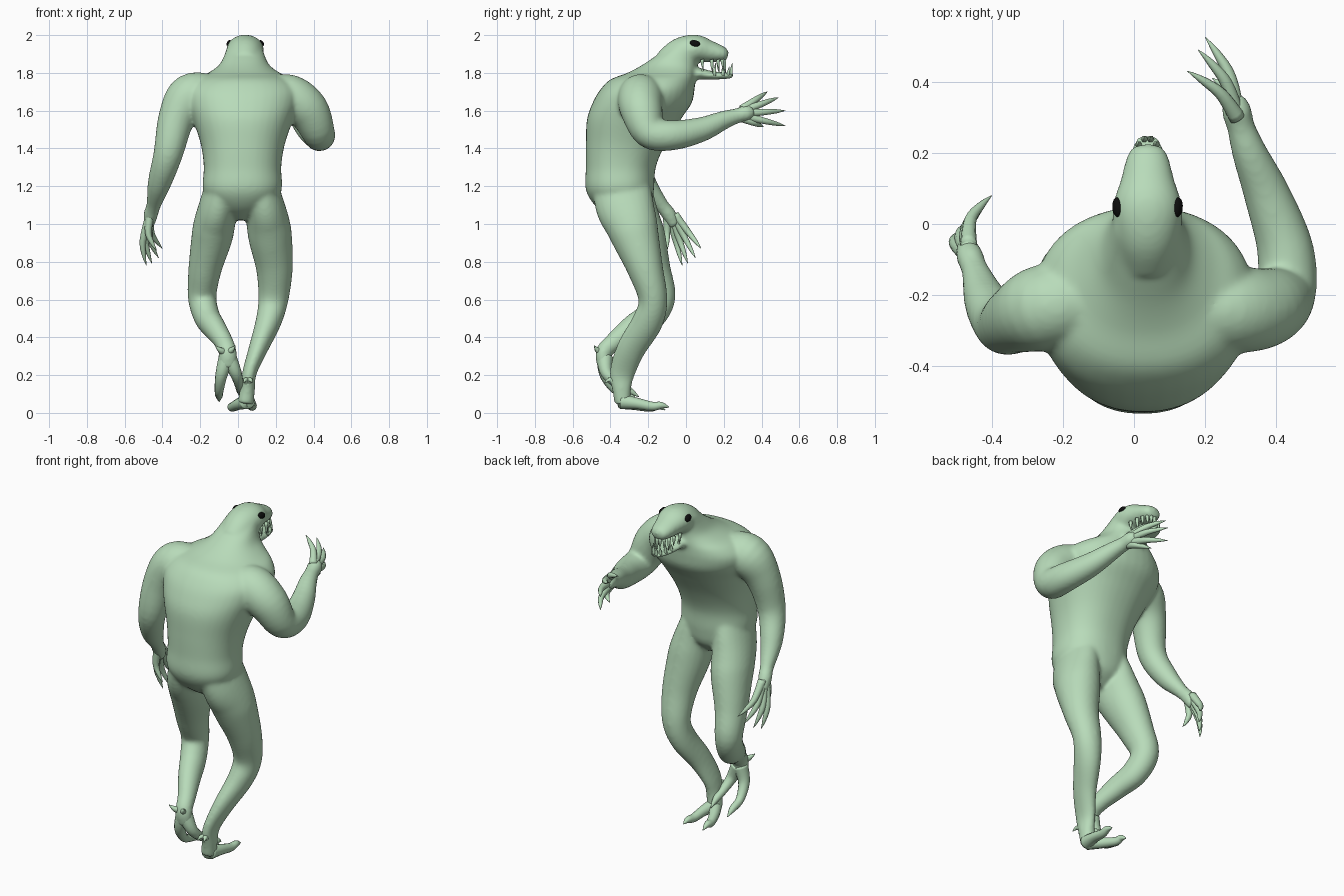
import bpy, bmesh, math
from mathutils import Vector as V


def material(name, rgb):
    m = bpy.data.materials.new(name)
    m.diffuse_color = (*rgb, 1)
    return m


SKIN = material("pale green skin", (0.48, 0.71, 0.49))
BLACK = material("black eye", (0.004, 0.004, 0.004))


def catmull(pts, steps):
    """Smooth a list of (x, y, z, ra, rb) stations."""
    p = [pts[0]] + pts + [pts[-1]]
    out = []
    for i in range(1, len(p) - 2):
        for s in range(steps):
            t = s / steps
            out.append([0.5 * (2 * b + (c - a) * t + (2 * a - 5 * b + 4 * c - d) * t * t
                               + (3 * b - a - 3 * c + d) * t ** 3)
                        for a, b, c, d in zip(*p[i - 1:i + 3])])
    return out + [list(pts[-1])]


def tube(bm, pts, sides=24, steps=5, flat=False, power=1.0):
    """Loft elliptical rings along a path; ra lies roughly along x. flat keeps rings level."""
    pts = [tuple(p) if len(p) == 5 else (*p, p[3]) for p in pts]
    st = catmull(pts, steps)
    rings, u = [], V((1, 0, 0))
    for i, s in enumerate(st):
        t = (V(st[min(i + 1, len(st) - 1)][:3]) - V(st[max(i - 1, 0)][:3])).normalized()
        if flat:
            t = V((0, 0, 1))
        u = (u - t * u.dot(t)).normalized()
        w = t.cross(u)
        ring = []
        for k in range(sides):
            a = 2 * math.pi * k / sides
            c, d = (math.copysign(abs(v) ** power, v) for v in (math.cos(a), math.sin(a)))
            ring.append(bm.verts.new(V(s[:3]) + u * max(s[3], .001) * c + w * max(s[4], .001) * d))
        rings.append(ring)
    for r, q in zip(rings, rings[1:]):
        for k in range(sides):
            j = (k + 1) % sides
            bm.faces.new((r[k], r[j], q[j], q[k]))
    bm.faces.new(rings[0][::-1])
    bm.faces.new(rings[-1])


def finish(bm, name, mat):
    bmesh.ops.recalc_face_normals(bm, faces=bm.faces)
    for f in bm.faces:
        f.smooth = True
    me = bpy.data.meshes.new(name)
    bm.to_mesh(me)
    bm.free()
    me.materials.append(mat)
    ob = bpy.data.objects.new(name, me)
    bpy.context.collection.objects.link(ob)
    return ob


# ---- body: overlapping lofts fused by a voxel remesh ----
body = bmesh.new()
C = 0.02
# torso and neck: z, back y, front y, half width
torso = [(1.02, -.38, -.26, .05), (1.09, -.475, -.19, .15), (1.18, -.53, -.17, .208),
         (1.30, -.53, -.16, .205), (1.42, -.53, -.11, .222), (1.55, -.525, -.03, .265),
         (1.64, -.495, .03, .30), (1.71, -.455, .045, .305), (1.765, -.40, .05, .26),
         (1.80, -.31, .055, .19), (1.84, -.235, .06, .135), (1.89, -.16, .065, .108),
         (1.95, -.07, .08, .09)]
tube(body, [(C + .0013 * i, (b + f) / 2, z, w, (f - b) / 2)
            for i, (z, b, f, w) in enumerate(torso)], 40, flat=True, power=.9)
# skull and upper snout
H = 0.038
tube(body, [(H, -.11, 1.85, .08, .07), (H, -.03, 1.90, .093, .085), (H, .05, 1.926, .098, .077),
            (H, .12, 1.914, .077, .06), (H, .18, 1.902, .062, .045), (H, .21, 1.893, .048, .033),
            (H, .222, 1.89, .028, .018)])
# lower jaw
tube(body, [(H, -.04, 1.76, .09, .07), (H, .05, 1.795, .077, .035), (H, .13, 1.787, .064, .024),
            (H, .20, 1.785, .052, .018), (H, .25, 1.785, .028, .014)])
# reaching arm
tube(body, [(.16, -.23, 1.68, .10), (.27, -.24, 1.67, .122), (.37, -.235, 1.60, .112),
            (.425, -.19, 1.485, .088), (.425, -.07, 1.47, .08), (.375, .08, 1.50, .066),
            (.325, .20, 1.55, .05), (.30, .275, 1.574, .04), (.288, .32, 1.587, .043),
            (.278, .355, 1.595, .03)])
# hanging arm
tube(body, [(-.13, -.22, 1.69, .10), (-.25, -.235, 1.675, .122), (-.325, -.265, 1.56, .098),
            (-.37, -.285, 1.37, .078), (-.415, -.22, 1.22, .063), (-.447, -.13, 1.10, .039),
            (-.462, -.09, 1.05, .039), (-.472, -.06, .99, .029)])
# standing leg
tube(body, [(.105, -.35, 1.24, .09, .15), (.14, -.325, 1.10, .105, .155), (.16, -.29, 1.00, .115, .14),
            (.172, -.265, .92, .115, .125), (.193, -.215, .76, .097, .095),
            (.187, -.175, .60, .08, .077), (.16, -.205, .48, .068, .082),
            (.107, -.29, .34, .051, .077), (.06, -.338, .21, .038, .068),
            (.05, -.34, .12, .04, .05), (.04, -.335, .05, .044, .045)])
# bent leg with raised heel
tube(body, [(-.07, -.35, 1.24, .09, .15), (-.105, -.315, 1.10, .10, .155), (-.125, -.27, 1.00, .11, .14),
            (-.14, -.235, .92, .108, .13), (-.175, -.18, .76, .088, .1),
            (-.19, -.135, .615, .076, .08), (-.165, -.19, .51, .07, .08),
            (-.125, -.28, .45, .062, .07), (-.075, -.38, .375, .05, .052),
            (-.055, -.435, .32, .048, .044), (-.055, -.43, .24, .052, .038)])
ob = finish(body, "body", SKIN)
rm = ob.modifiers.new("fuse", 'REMESH')
rm.mode, rm.voxel_size, rm.use_smooth_shade = 'VOXEL', 0.009, True
sm = ob.modifiers.new("soften", 'SMOOTH')
sm.factor, sm.iterations = 0.5, 16


# ---- fingers ----
def fingers(name, base, spread, bulge, tips):
    bm = bmesh.new()
    n = len(tips)
    for i, tip in enumerate(tips):
        a = V(base) + V(spread) * (i / (n - 1) - .5)
        b = V(tip)
        m = a.lerp(b, .5) + V(bulge)
        q = a.lerp(b, .8) + V(bulge) * .6
        tube(bm, [(*a, .024), (*m, .0175), (*q, .011), (*b, .001)], 10, 4)
    finish(bm, name, SKIN)


fingers("raised_hand_fingers", (.29, .30, 1.585), (0, 0, -.05), (.025, 0, 0),
        [(.15, .43, 1.70), (.18, .49, 1.67), (.20, .525, 1.60), (.20, .525, 1.52), (.22, .41, 1.515)])
fingers("lowered_hand_fingers", (-.465, -.08, 1.05), (0, -.04, 0), (-.028, 0, 0),
        [(-.40, .08, .87), (-.42, .05, .82), (-.455, .01, .79), (-.485, -.02, .78), (-.43, -.10, .86)])

# ---- toes and heel spurs ----
bm = bmesh.new()
for path in (
        [(.045, -.34, .06, .04), (.0, -.27, .045, .03), (-.03, -.19, .03, .024),
         (-.035, -.15, .035, .018), (-.035, -.11, .015, .002)],
        [(.05, -.34, .06, .04), (.065, -.26, .05, .03), (.075, -.18, .035, .024),
         (.08, -.13, .04, .018), (.08, -.09, .03, .002)]):
    tube(bm, path, 12)
for x in (.03, .075):
    tube(bm, [(.052, -.36, .14, .022), ((x + .052) / 2, -.40, .175, .014), (x, -.43, .16, .002)], 8)
finish(bm, "standing_foot_toes", SKIN)

bm = bmesh.new()
for path in (
        [(-.06, -.43, .29, .044), (-.088, -.425, .20, .032), (-.1, -.37, .12, .024),
         (-.1, -.30, .09, .019), (-.1, -.25, .06, .002)],
        [(-.05, -.43, .29, .044), (-.012, -.42, .21, .032), (.006, -.36, .15, .024),
         (.01, -.30, .12, .019), (.01, -.25, .085, .002)]):
    tube(bm, path, 12)
for x in (-.12, -.015):
    tube(bm, [(-.06, -.43, .32, .026), ((x - .06) / 2, -.465, .33, .017), (x, -.485, .355, .002)], 8)
finish(bm, "raised_foot_toes", SKIN)

# ---- teeth, set along a U around each jaw ----
bm = bmesh.new()
for z0, z1, tip_y, half, count in ((1.872, 1.812, .205, .058, 10), (1.785, 1.838, .24, .05, 10)):
    for i in range(count):
        a = math.pi * i / (count - 1)
        x = H + half * math.cos(a)
        y = .085 + (tip_y - .085) * math.sin(a) ** .8
        long = 1.25 if i % 3 == 1 else .9
        z = z0 + (z1 - z0) * long
        tube(bm, [(x, y, z0, .011), (x, y + .002, (z0 + z) / 2, .008), (x, y + .006, z, .001)], 6, 2)
finish(bm, "teeth", SKIN)

# ---- eyes ----
for side, label in ((-1, "left"), (1, "right")):
    bm = bmesh.new()
    bmesh.ops.create_uvsphere(bm, u_segments=20, v_segments=12, radius=1)
    eye = finish(bm, label + "_eye", BLACK)
    eye.scale = (.013, .028, .018)
    eye.rotation_euler = (-.2, -.45 * side, 0)
    eye.location = (H + side * .085, .047, 1.956)
